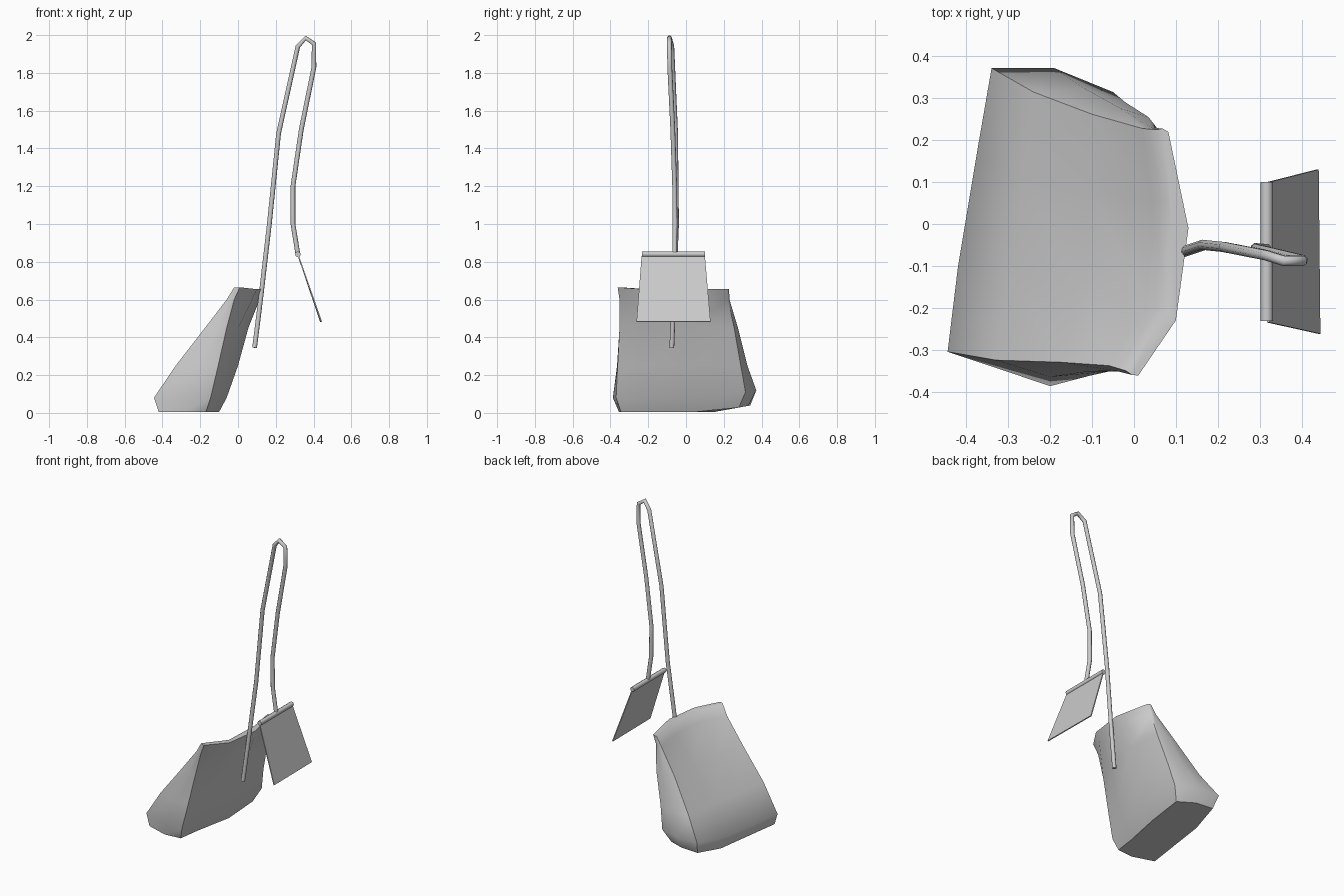
import bpy, bmesh
from mathutils import Vector

if "Cube" in bpy.data.objects:
    bpy.data.objects.remove(bpy.data.objects["Cube"])


def make_object(name, bm, angle):
    bmesh.ops.recalc_face_normals(bm, faces=bm.faces)
    mesh = bpy.data.meshes.new(name)
    bm.to_mesh(mesh)
    bm.free()
    ob = bpy.data.objects.new(name, mesh)
    bpy.context.collection.objects.link(ob)
    bpy.ops.object.select_all(action='DESELECT')
    ob.select_set(True)
    bpy.context.view_layer.objects.active = ob
    bpy.ops.object.shade_smooth_by_angle(angle=angle)
    return ob


def loft(bm, rings):
    rows = [[bm.verts.new(p) for p in ring] for ring in rings]
    n = len(rows[0])
    for a, b in zip(rows, rows[1:]):
        for i in range(n):
            j = (i + 1) % n
            bm.faces.new((a[i], a[j], b[j], b[i]))
    bm.faces.new(rows[0][::-1])
    bm.faces.new(rows[-1])


def tube(name, path, radius, sides=8):
    curve = bpy.data.curves.new(name, 'CURVE')
    curve.dimensions = '3D'
    curve.bevel_depth = radius
    curve.bevel_resolution = (sides - 4) // 2
    curve.use_fill_caps = True
    spline = curve.splines.new('POLY')
    spline.points.add(len(path) - 1)
    for pt, co in zip(spline.points, path):
        pt.co = (*co, 1)
    ob = bpy.data.objects.new(name, curve)
    bpy.context.collection.objects.link(ob)
    return ob


# Pouch: horizontal sections, running front side, back panel, far side, sloping face
sections = {
    0.005: [(-.42, -.31), (-.28, -.355), (-.17, -.345), (-.15, -.2), (-.1, .05),
            (-.09, .28), (-.2, .33), (-.32, .34), (-.355, .15), (-.39, -.1)],
    0.08: [(-.445, -.305), (-.2, -.387), (-.145, -.37), (-.11, -.22), (-.06, .05),
           (-.05, .315), (-.19, .372), (-.34, .372), (-.375, .17), (-.42, -.1)],
    0.25: [(-.33, -.325), (-.2, -.365), (-.105, -.362), (-.06, -.22), (0, .03),
           (-.02, .29), (-.12, .325), (-.24, .315), (-.265, .1), (-.295, -.12)],
    0.45: [(-.175, -.33), (-.11, -.352), (-.06, -.352), (0, -.22), (.055, .02),
           (.035, .255), (-.03, .275), (-.1, .262), (-.105, .08), (-.125, -.15)],
    0.60: [(-.06, -.338), (-.045, -.35), (-.02, -.352), (.075, -.23), (.115, 0),
           (.06, .222), (.04, .23), (.02, .228), (.045, .05), (.03, -.2)],
    0.655: [(-.02, -.35), (-.005, -.36), (.01, -.362), (.1, -.23), (.13, -.01),
            (.082, .22), (.068, .228), (.055, .225), (.085, .05), (.075, -.2)],
}


def lift(y, z):
    if z < 0.1:
        return z + max(0, y - 0.15) * 0.18
    return z + (0.01 if z > 0.62 and y < -0.3 else 0)


bm = bmesh.new()
loft(bm, [[(x, y, lift(y, z)) for x, y in ring] for z, ring in sections.items()])
make_object("pouch", bm, 1.0)

# Long looped strap
tube("strap", [(.088, -.075, .345), (.122, -.065, .62), (.166, -.05, 1.0),
               (.215, -.055, 1.48), (.317, -.075, 1.94), (.358, -.088, 1.985),
               (.402, -.088, 1.955), (.402, -.086, 1.83), (.335, -.07, 1.5),
               (.291, -.06, 1.2), (.291, -.058, 1.0), (.317, -.06, .84)], 0.013)

# Rod across the top of the flap
tube("flap_rod", [(.317, -.232, .84), (.317, .1, .84)], 0.015)

# Thin flap, flared towards the bottom
bm = bmesh.new()
off = Vector((.003, 0, .001))
corners = [(.32, -.235, .83), (.442, -.262, .482), (.438, .13, .482), (.32, .1, .83)]
loft(bm, [[Vector(c) + off * s for c in corners] for s in (-1, 1)])
make_object("flap", bm, 0.5)
